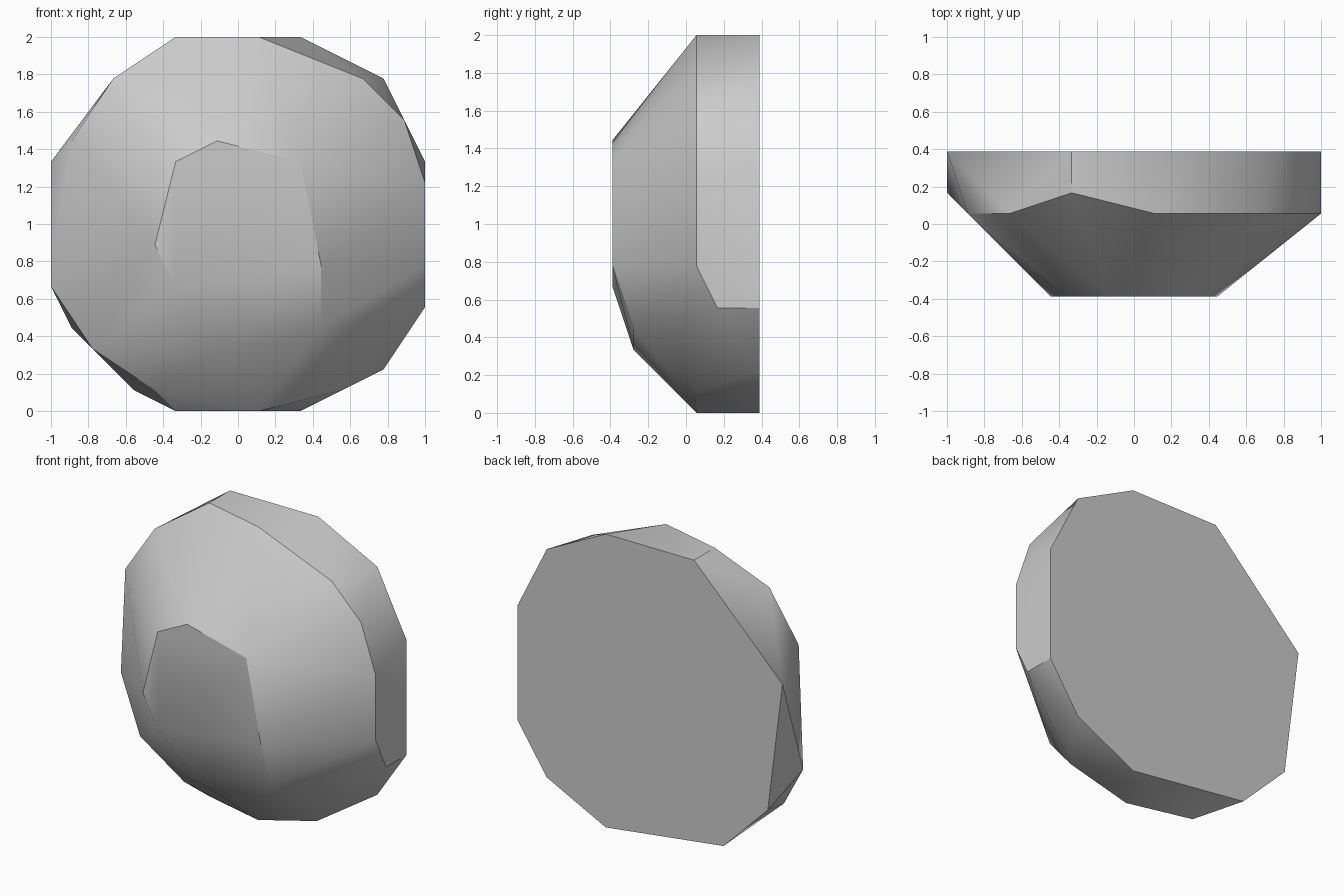
import bpy, bmesh, math

cube = bpy.data.objects.get("Cube")
if cube:
    bpy.data.objects.remove(cube, do_unlink=True)

UNIT = 1 / 9  # the faceted stone snaps to this grid

# Outline corners (x, z) at each depth y, in grid units, front to back
layers = {
    -3.5: [(-1, 13), (-3, 12), (-4, 8), (-3, 6), (4, 7), (3, 12)],
    -2.5: [(4, 4), (-1, 3)],
    0.5: [(1, 18), (6, 16), (8, 14), (9, 11), (9, 7), (5, 1), (1, 0),
          (-4, 1), (-7, 3), (-8, 13), (-6, 16)],
    1.5: [(-3, 18), (9, 5), (-3, 0), (-9, 6)],
    3.5: [(3, 18), (-3, 18), (-9, 12), (-8, 4), (-5, 1), (3, 0),
          (7, 2), (9, 5), (9, 12), (7, 16)],
}

# Wrap the layers in a convex shell and merge its flat facets
bm = bmesh.new()
for y, corners in layers.items():
    for x, z in corners:
        bm.verts.new((x * UNIT, y * UNIT, z * UNIT))
bmesh.ops.convex_hull(bm, input=bm.verts[:])
bmesh.ops.dissolve_limit(bm, angle_limit=math.radians(0.5),
                         verts=bm.verts[:], edges=bm.edges[:])
bmesh.ops.recalc_face_normals(bm, faces=bm.faces[:])
mesh = bpy.data.meshes.new("stone")
bm.to_mesh(mesh)
bm.free()

stone = bpy.data.objects.new("stone", mesh)
bpy.context.collection.objects.link(stone)

# Plain grey stone
grey = bpy.data.materials.new("stone grey")
grey.use_nodes = True
color = (0.6, 0.6, 0.6, 1)
grey.diffuse_color = color
grey.node_tree.nodes["Principled BSDF"].inputs["Base Color"].default_value = color
mesh.materials.append(grey)

# Soft facets with crisp rims
bpy.ops.object.select_all(action='DESELECT')
stone.select_set(True)
bpy.context.view_layer.objects.active = stone
bpy.ops.object.shade_smooth_by_angle(angle=math.radians(30))
